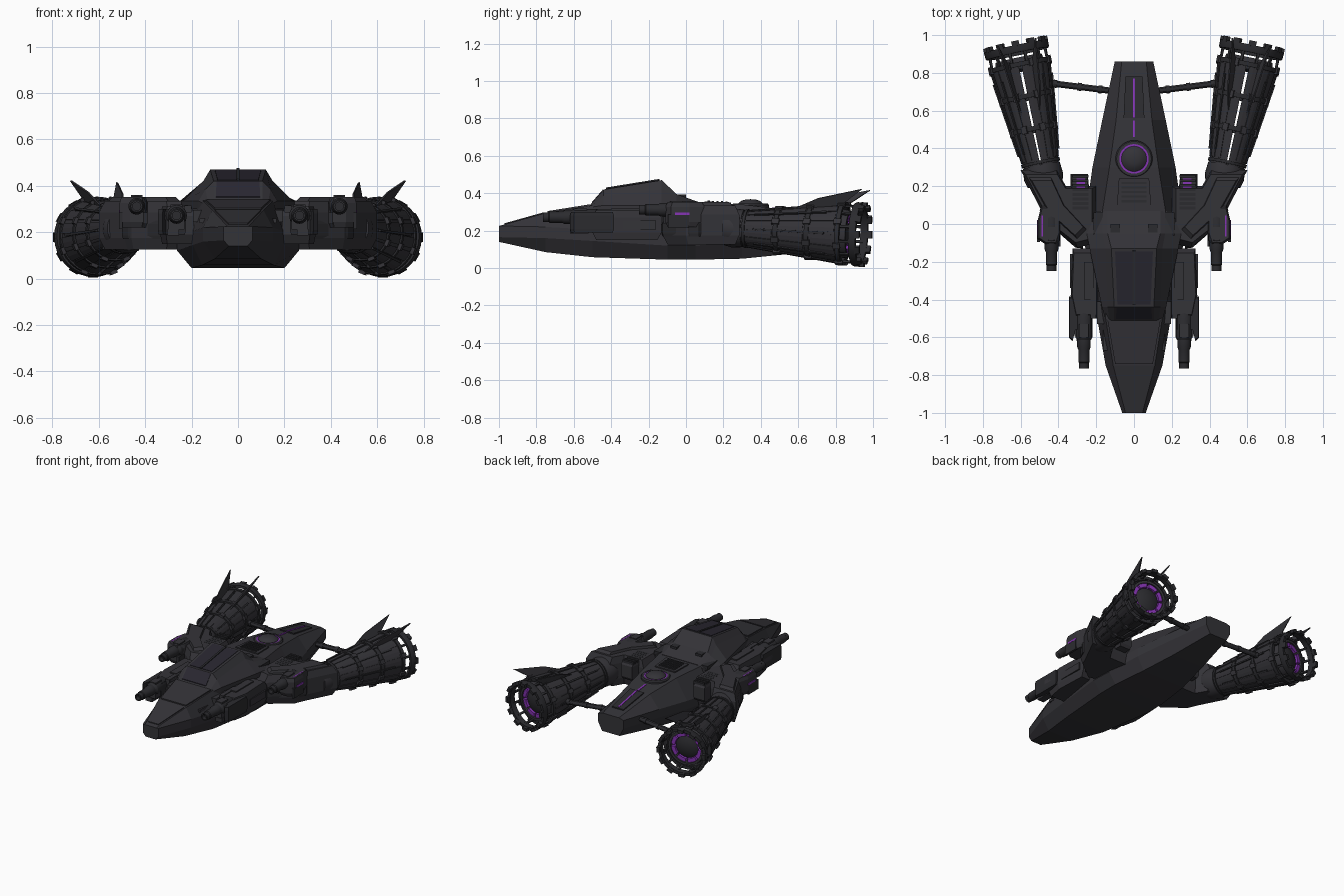
import bpy, bmesh, math
from mathutils import Vector, Matrix

if "Cube" in bpy.data.objects:
    bpy.data.objects.remove(bpy.data.objects["Cube"])

def material(name, c):
    m = bpy.data.materials.new(name)
    m.diffuse_color = (*c, 1)
    m.use_nodes = True
    m.node_tree.nodes["Principled BSDF"].inputs["Base Color"].default_value = m.diffuse_color
    return m

HULL = material("dark hull grey", (0.034, 0.033, 0.039))
TRIM = material("darker trim grey", (0.024, 0.024, 0.028))
GLASS = material("tinted glass", (0.022, 0.02, 0.03))
GLOW = material("purple glow", (0.24, 0.035, 0.46))

def add(name, bm, mat, mirror=False, M=None, smooth=False):
    if M:
        bm.transform(M)
    bmesh.ops.remove_doubles(bm, verts=bm.verts, dist=1e-5)
    bmesh.ops.recalc_face_normals(bm, faces=bm.faces)
    me = bpy.data.meshes.new(name)
    bm.to_mesh(me)
    bm.free()
    me.materials.append(mat)
    ob = bpy.data.objects.new(name, me)
    bpy.context.collection.objects.link(ob)
    if smooth:
        bpy.ops.object.select_all(action='DESELECT')
        ob.select_set(True)
        bpy.context.view_layer.objects.active = ob
        bpy.ops.object.shade_smooth_by_angle(angle=math.radians(30))
    if mirror:
        ob.modifiers.new("mirror", 'MIRROR')
    return ob

def loft_into(bm, rings, closed=False):
    vs = [[bm.verts.new(p) for p in r] for r in rings]
    n = len(vs[0])
    for a, b in zip(vs, vs[1:] + vs[:1] if closed else vs[1:]):
        for i in range(n):
            j = (i + 1) % n
            bm.faces.new((a[i], a[j], b[j], b[i]))
    if not closed:
        bm.faces.new(vs[0])
        bm.faces.new(vs[-1])

def loft(name, rings, mat, mirror=False, M=None):
    bm = bmesh.new()
    loft_into(bm, rings)
    return add(name, bm, mat, mirror, M)

def sym(y, half):   # full cross-section from its right half, listed bottom to top
    return [(x, y, z) for x, z in half] + [(-x, y, z) for x, z in reversed(half)]

def prism(name, poly, z0, z1, c, mat, mirror=True, k=0.88):   # chamfered slab from a plan outline
    cx = sum(p[0] for p in poly) / len(poly)
    cy = sum(p[1] for p in poly) / len(poly)
    ring = lambda z, s: [(cx + (x - cx) * s, cy + (y - cy) * s, z) for x, y in poly]
    return loft(name, [ring(z0, k), ring(z0 + c, 1), ring(z1 - c, 1), ring(z1, k)], mat, mirror)

def boxes(name, items, mat, mirror=False, M=None):   # items: (centre, size) or (centre, size, matrix)
    bm = bmesh.new()
    for it in items:
        m = Matrix.Translation(it[0]) @ Matrix.Diagonal((*it[1], 1))
        bmesh.ops.create_cube(bm, size=1, matrix=(it[2] @ m) if len(it) > 2 else m)
    return add(name, bm, mat, mirror, M)

def lathe(name, prof, mat, M=None, mirror=False, n=32, arcs=((0, 360),)):   # closed (r, t) profile
    bm = bmesh.new()
    for a0, a1 in arcs:
        full = a1 - a0 >= 360
        k = max(2, round(n * (a1 - a0) / 360))
        rings = []
        for i in range(k if full else k + 1):
            a = math.radians(a0 + (a1 - a0) * i / k)
            rings.append([(r * math.cos(a), r * math.sin(a), t) for r, t in prof])
        loft_into(bm, rings, full)
    bmesh.ops.dissolve_degenerate(bm, dist=1e-6, edges=bm.edges)
    return add(name, bm, mat, mirror, M, True)

def axis(a, b):     # local z from a towards b, local y up, local x inboard
    a, b = Vector(a), Vector(b)
    z = (b - a).normalized()
    x = Vector((0, 0, 1)).cross(z).normalized()
    y = z.cross(x)
    return Matrix.Translation(a) @ Matrix((x, y, z)).transposed().to_4x4()

# main hull: y, bottom half width and z, widest half width and z, top half width and z
ST = [(-1.0, .04, .14, .062, .165, .045, .225), (-.75, .10, .085, .15, .16, .11, .295),
      (-.5, .155, .058, .195, .145, .15, .335), (-.1, .2, .045, .262, .12, .17, .355),
      (.05, .2, .045, .255, .12, .17, .35), (.3, .17, .05, .22, .14, .13, .34),
      (.55, .125, .075, .168, .16, .095, .31), (.86, .07, .12, .102, .18, .065, .25)]
loft("hull", [sym(y, [(wb, zb), (wm, zm), (wm, zm + .06), (wt, zt)])
              for y, wb, zb, wm, zm, wt, zt in ST], HULL)

def ztop(y):
    for a, b in zip(ST, ST[1:]):
        if a[0] <= y <= b[0]:
            return a[6] + (b[6] - a[6]) * (y - a[0]) / (b[0] - a[0])

def deck(name, y0, y1, w0, w1, lift, mat):   # plate following the hull top
    sec = lambda y, w: sym(y, [(w, ztop(y) - .012), (w, ztop(y) + lift)])
    loft(name, [sec(y0, w0), sec(y1, w1)], mat)

deck("nose_plate", -.74, -.51, .10, .14, .008, HULL)
deck("nose_front_plate", -.97, -.76, .042, .10, .006, HULL)
deck("tail_panel", .56, .78, .055, .045, .008, TRIM)
deck("tail_stripe", .56, .77, .006, .006, .011, GLOW)
deck("tail_stripe_front", .46, .549, .006, .006, .004, GLOW)
deck("spine_hatch", .10, .24, .09, .08, .008, HULL)
for i in range(5):
    y = .115 + i * .024
    deck("hatch_slat", y, y + .012, .065, .065, .013, TRIM)

# cockpit canopy
loft("canopy", [sym(y, [(wb, .30), (wb, zb), (wm, zm), (wt, zt)]) for y, wb, zb, wm, zm, wt, zt in [
    (-.51, .15, .325, .13, .33, .105, .34), (-.44, .17, .335, .14, .385, .105, .42),
    (-.13, .235, .335, .15, .42, .12, .47), (-.05, .25, .335, .165, .375, .14, .395),
    (.07, .2, .33, .17, .345, .14, .352)]], HULL)
loft("roof_glass", [[(s * .01 + .0, y, z), (s, y, z), (s, y, z + .004), (s * .01, y, z + .004)]
                    for y, s, z in [(-.425, .088, .4215), (-.145, .1, .4665)]], GLASS, True)
loft("windshield", [sym(y, [(w, z), (w, z + .006)]) for y, w, z in
                    [(-.502, .095, .348), (-.445, .093, .413)]], GLASS)
boxes("roof_spine", [((0, -.285, .4485), (.014, .29, .01), Matrix.Identity(4))], TRIM).data.transform(
    Matrix.Translation((0, -.285, .4485)) @ Matrix.Rotation(math.atan(.05 / .31), 4, 'X')
    @ Matrix.Translation((0, .285, -.4485)))
boxes("canopy_rear_hinges", [((.10, -.03, .378), (.05, .06, .03)), ((.19, .0, .34), (.05, .12, .03))], TRIM, True)

# dome behind the cockpit
D = Matrix.Translation((0, .345, .325))
lathe("dome_collar", [(.078, 0), (.098, 0), (.098, .012), (.092, .02), (.078, .02)], HULL, D)
lathe("dome_glow", [(.066, 0), (.079, 0), (.079, .017), (.066, .017)], GLOW, D)
lathe("dome", [(0, 0), (.067, 0), (.067, .02), (.05, .034), (.028, .041), (0, .043)], HULL, D)

# shoulder arms carrying the engines
prism("arm", [(.60, .285), (.49, .07), (.46, .0), (.30, -.125), (.2, -.1), (.2, .2), (.36, .2), (.41, .285)],
      .125, .335, .05, HULL)
prism("arm_armour", [(.56, .25), (.47, .09), (.42, .03), (.30, -.08), (.25, -.03), (.37, .10), (.44, .25)],
      .30, .352, .02, HULL)
prism("arm_side_plate", [(.27, .17), (.27, -.13), (.31, -.125), (.475, .02), (.50, .07), (.47, .15)],
      .17, .25, .015, TRIM, k=.96)
prism("vent_frame", [(.225, .06), (.335, .06), (.335, .265), (.245, .265)], .20, .325, .02, HULL)
boxes("vent_glow", [((.283, .16, .322), (.045, .16, .012))], GLOW, True)
boxes("vent_slats", [((.283, .085 + i * .024, .327), (.085, .015, .018)) for i in range(8)], TRIM, True)

# forward weapon pods beside the cockpit
prism("pod", [(.19, -.13), (.325, -.13), (.335, -.38), (.31, -.5), (.19, -.5)], .15, .31, .04, HULL)
prism("pod_clamp", [(.225, -.385), (.345, -.385), (.345, -.60), (.325, -.62), (.31, -.56), (.225, -.56)],
      .19, .30, .02, TRIM, k=.95)
boxes("pod_details", [((.335, -.45, .25), (.02, .1, .03)), ((.28, -.57, .20), (.05, .10, .03)),
                      ((.24, -.30, .312), (.05, .2, .012)), ((.33, -.25, .23), (.015, .18, .05)),
                      ((.215, -.42, .30), (.03, .16, .03))], HULL, True)

# guns: inner pair low and forward, outer pair on the arms
def gun(name, x, y, z, s=1.0):
    lathe(name, [(0, .0), (.018, 0), (.018, -.03), (.026, -.03), (.026, 0), (.03, .005), (.03, .07), (.036, .085),
                 (.036, .12), (.045, .135), (.045, .25), (.03, .28), (0, .28)],
          TRIM, axis((x, y, z), (x, y + 1, z)) @ Matrix.Scale(s, 4), True, 16)
    boxes(name + "_mount", [((x, y + .2, z - .03), (.07, .16, .06)), ((x, y + .17, z + .03), (.05, .07, .035)),
                            ((x + .035, y + .19, z), (.03, .1, .04))], HULL, True)
gun("inner_gun", .265, -.735, .272)
gun("outer_gun", .437, -.22, .312)
prism("outer_gun_housing", [(.39, .10), (.39, -.05), (.41, -.11), (.465, -.11), (.51, -.08), (.51, .02), (.49, .10)],
      .22, .352, .025, HULL)
boxes("outer_gun_glow", [((.487, -.01, .35), (.008, .11, .006)), ((.511, -.02, .29), (.006, .08, .012))], GLOW, True)
boxes("outer_gun_fins", [((.505, -.04, .25), (.016, .11, .07)), ((.40, -.07, .26), (.02, .1, .05))], TRIM, True)

# engines, built along a local axis
E = axis((.485, .28, .213), (.628, .955, .178))
R = lambda t: .09 + .125 * t
def at(deg):    # local x outward at an angle round the engine
    return Matrix.Rotation(math.radians(deg), 4, 'Z')
TILT = lambda deg: at(deg) @ Matrix.Rotation(math.atan(.125), 4, 'Y')

lathe("engine_shell", [(R(0), .0), (R(.58), .58), (R(.58) - .02, .58), (R(0) - .02, .0)], HULL, E, True, 32,
      ((-86.5, 86.5), (93.5, 266.5)))
lathe("engine_front_collar", [(0, -.07), (.095, -.07), (.105, -.03), (.1, .03), (0, .03)], HULL, E, True)
for i, t in enumerate((.045, .225, .40, .572)):
    r = R(t)
    w = .012 if i else .008
    lathe("engine_band", [(r - .012, t - w), (r + .007, t - w), (r + .009, t + w), (r - .012, t + w)], TRIM, E, True)
    if i:
        boxes("band_clips", [((r + .008, 0, t), (.016, .03, .04), at(a * 45 + 22.5)) for a in range(8)], HULL, True, E)
# long panels and ribs on the shell
def strip(deg, t0, t1, half, lift):
    out = []
    for t in (t0, t1):
        r = R(t)
        arc = [math.radians(deg + half * k) for k in (-1, 0, 1)]
        out.append([((r - .008) * math.cos(a), (r - .008) * math.sin(a), t) for a in arc]
                   + [((r + lift) * math.cos(a), (r + lift) * math.sin(a), t) for a in reversed(arc)])
    return out
bm = bmesh.new()
for t0, t1 in ((.06, .205), (.245, .38), (.42, .555)):
    for a in range(16):
        loft_into(bm, strip(a * 22.5 + 11.25, t0, t1, 8.5, .004))
add("engine_panels", bm, HULL, True, E)
bm = bmesh.new()
for a in (0, 45, 135, 180, 225, 315):
    loft_into(bm, strip(a, .10, .50, 2.2, .011))
add("engine_ribs", bm, TRIM, True, E)

# open exhaust ring on posts, with teeth
lathe("exhaust_ring", [(.15, .635), (.168, .635), (.172, .645), (.172, .675), (.15, .675)], TRIM, E, True)
boxes("exhaust_posts", [((.154, 0, .61), (.012, .014, .08), at(a * 30 + 15)) for a in range(12)], TRIM, True, E)
boxes("exhaust_teeth", [((.162, 0, .683), (.022, .04, .028), at(a * 30)) for a in range(12)], TRIM, True, E)
lathe("nozzle_plate", [(0, .545), (.15, .545), (.15, .56), (0, .56)], TRIM, E, True)
lathe("nozzle_rim", [(.108, .555), (.135, .555), (.125, .61), (.108, .61)], HULL, E, True)
lathe("nozzle_glow", [(.082, .55), (.108, .55), (.108, .6), (.082, .6)], GLOW, E, True, 48,
      [(a * 45 + 4, a * 45 + 41) for a in range(8)])
lathe("nozzle_core", [(0, .55), (.08, .55), (.08, .585), (.05, .60), (0, .605)], TRIM, E, True)

# swept fins
for name, deg in (("inner_fin", 65), ("outer_fin", 111)):
    prof = [(.115, .28), (.195, .44), (.262, .685), (.165, .57)]
    loft(name, [[(r, s * .004, t) for r, t in prof] for s in (-1, 1)], HULL, True, E @ at(deg))

# tail struts to the engines
S = axis((.08, .70, .205), (.455, .747, .19))
lathe("tail_strut", [(0, 0), (.017, 0), (.017, .375), (0, .375)], TRIM, S, True, 12)
for t in (.09, .2, .33):
    lathe("strut_collar", [(0, t), (.021, t), (.021, t + .02), (0, t + .02)], TRIM, S, True, 12)

# small plates on the hull flanks
boxes("flank_plates", [((.235, .02, .235), (.03, .2, .05)), ((.17, -.47, .27), (.05, .12, .05)),
                       ((.145, -.60, .25), (.04, .14, .02))], HULL, True)
